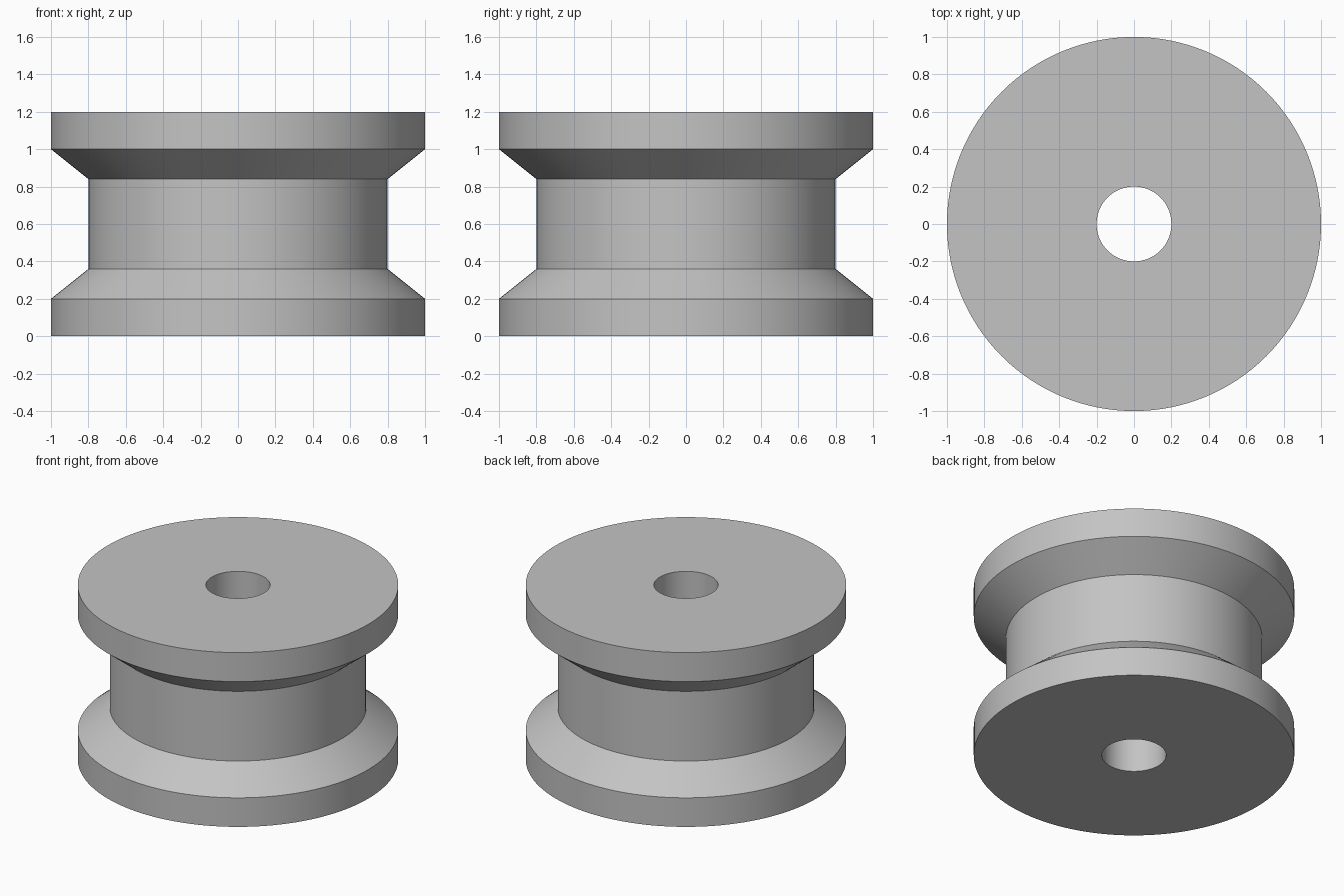
import bpy
import bmesh
from math import cos, sin, tau, radians

SEGMENTS = 128

cube = bpy.data.objects.get("Cube")
if cube:
    bpy.data.objects.remove(cube, do_unlink=True)


def make_material(name, colour):
    mat = bpy.data.materials.new(name)
    mat.use_nodes = True
    mat.diffuse_color = colour
    mat.node_tree.nodes["Principled BSDF"].inputs["Base Color"].default_value = colour
    return mat


def lathe(name, profile, mat):
    """Turn a closed (radius, height) profile around the z axis."""
    bm = bmesh.new()
    rings = []
    for r, z in profile:
        rings.append([bm.verts.new((r * cos(tau * i / SEGMENTS),
                                    r * sin(tau * i / SEGMENTS), z))
                      for i in range(SEGMENTS)])
    for a, b in zip(rings, rings[1:] + rings[:1]):
        for i in range(SEGMENTS):
            j = (i + 1) % SEGMENTS
            bm.faces.new((a[i], a[j], b[j], b[i]))
    bmesh.ops.recalc_face_normals(bm, faces=bm.faces)
    mesh = bpy.data.meshes.new(name)
    bm.to_mesh(mesh)
    bm.free()
    mesh.materials.append(mat)
    obj = bpy.data.objects.new(name, mesh)
    bpy.context.collection.objects.link(obj)
    return obj


grey = make_material("light grey", (0.55, 0.55, 0.55, 1))

# Lower half of the spool section, mirrored to give the upper half
HEIGHT = 1.2
lower = [(0.2, 0), (1, 0), (1, 0.2), (0.8, 0.36)]
upper = [(r, HEIGHT - z) for r, z in reversed(lower)]
spool = lathe("spool", lower + upper, grey)

# Smooth round walls with crisp rims
bpy.ops.object.select_all(action="DESELECT")
spool.select_set(True)
bpy.context.view_layer.objects.active = spool
bpy.ops.object.shade_smooth_by_angle(angle=radians(30))
